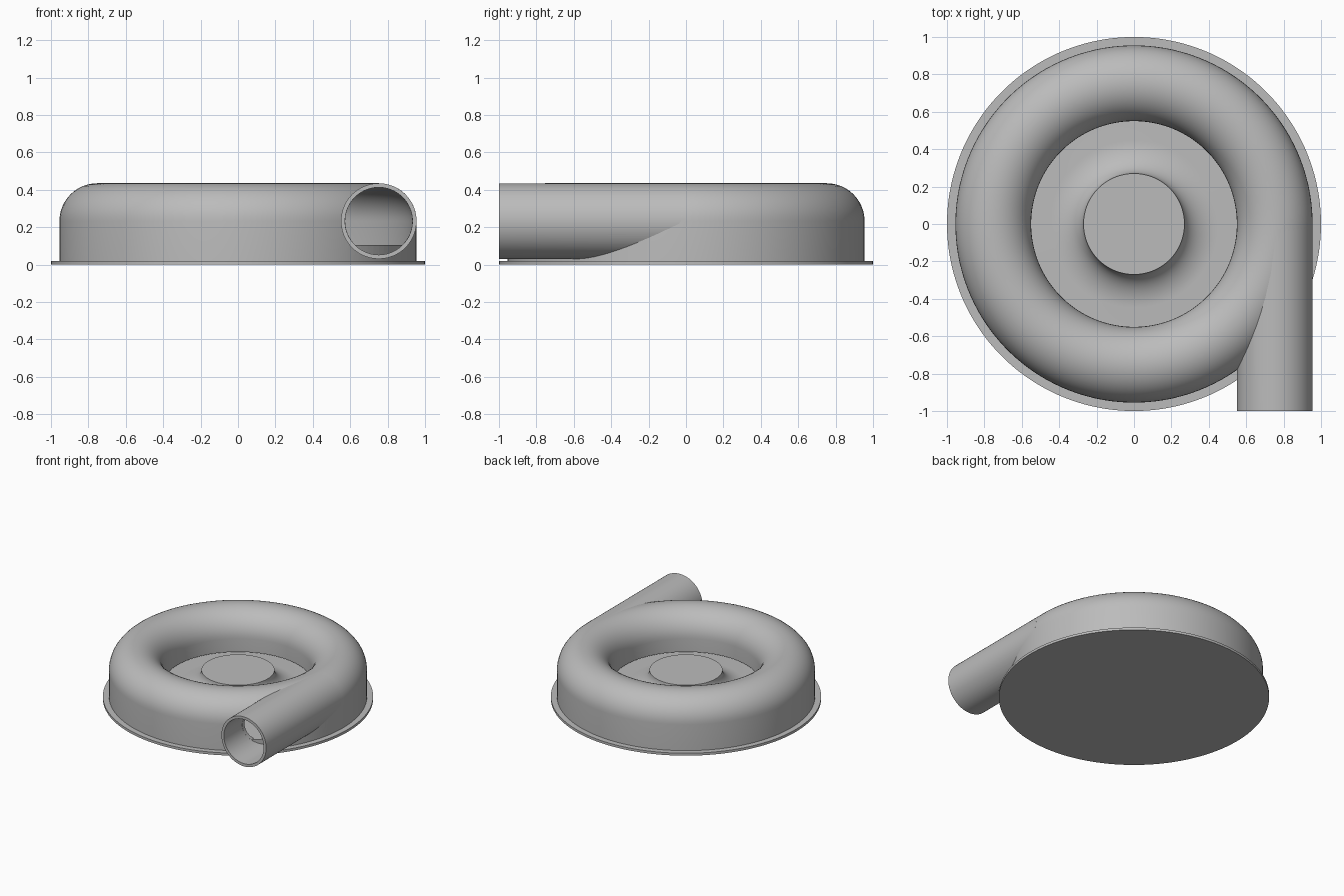
import bpy
import bmesh
import math
from mathutils import Matrix, Vector

cube = bpy.data.objects.get("Cube")
if cube:
    bpy.data.objects.remove(cube, do_unlink=True)

grey = bpy.data.materials.new("plain grey")
grey.use_nodes = True
grey.diffuse_color = (0.5, 0.5, 0.5, 1)
grey.node_tree.nodes["Principled BSDF"].inputs["Base Color"].default_value = (0.5, 0.5, 0.5, 1)

SEGMENTS = 128
RING = 0.7525       # centre line of the round channel
MID = 0.2325        # height of the channel centre
OUTER, INNER = 0.2025, 0.18
FLOOR = 0.105


def add_object(name, bm):
    bmesh.ops.recalc_face_normals(bm, faces=bm.faces[:])
    mesh = bpy.data.meshes.new(name)
    bm.to_mesh(mesh)
    bm.free()
    mesh.materials.append(grey)
    obj = bpy.data.objects.new(name, mesh)
    bpy.context.collection.objects.link(obj)
    return obj


def revolve(name, profile):
    """Spin a closed (radius, height) profile around the z axis."""
    bm = bmesh.new()
    start = Matrix.Rotation(math.pi / SEGMENTS, 3, 'Z')
    verts = [bm.verts.new(start @ Vector((r, 0, z))) for r, z in profile]
    edges = [bm.edges.new((a, b)) for a, b in zip(verts, verts[1:] + verts[:1])]
    bmesh.ops.spin(bm, geom=verts + edges, cent=(0, 0, 0), axis=(0, 0, 1),
                   angle=math.tau, steps=SEGMENTS, use_merge=True)
    bmesh.ops.remove_doubles(bm, verts=bm.verts[:], dist=0.00001)
    bmesh.ops.dissolve_degenerate(bm, edges=bm.edges[:], dist=0.00001)
    return add_object(name, bm)


def arc(radius, first, last, steps=24):
    """Arc of the channel section, angles in degrees."""
    angles = [math.radians(first + (last - first) * i / steps) for i in range(steps + 1)]
    return [(RING + radius * math.cos(a), MID + radius * math.sin(a)) for a in angles]


def pipe(name, radius, front, back):
    """Solid cylinder along y on the channel centre line."""
    bm = bmesh.new()
    place = Matrix.Translation((RING, (front + back) / 2, MID)) @ Matrix.Rotation(math.pi / 2, 4, 'X')
    bmesh.ops.create_cone(bm, cap_ends=True, segments=96, radius1=radius, radius2=radius,
                          depth=back - front, matrix=place)
    return add_object(name, bm)


def cut(target, cutter):
    mod = target.modifiers.new("cut", 'BOOLEAN')
    mod.operation = 'DIFFERENCE'
    mod.solver = 'EXACT'
    mod.object = cutter
    bpy.context.view_layer.objects.active = target
    bpy.ops.object.modifier_apply(modifier=mod.name)


# Base plate
base = revolve("base_plate", [(0, 0), (1, 0), (1, 0.02), (0, 0.02)])

# Casing: hub with a flared foot, floor, and rounded hollow shell
flare = [(0.45 - 0.18 * math.cos(t), 0.235 - 0.13 * math.sin(t))
         for t in (math.pi / 2 * i / 14 for i in range(15))]
lip = 0.125
profile = [(0, 0.235)] + flare
profile += [(RING + INNER, FLOOR)] + arc(INNER, 0, 180)
profile += [(RING - INNER, lip), (RING - OUTER, lip)]
profile += arc(OUTER, 180, 0) + [(RING + OUTER, 0.015), (0, 0.015)]
casing = revolve("casing", profile)

# Outlet duct, hollowed and trimmed to the middle of the casing wall
duct = pipe("outlet_duct", OUTER - 0.0005, -1, 0)
hollow = pipe("hollow_cutter", INNER, -1.1, 0.1)
wall_mid = (OUTER + INNER) / 2
core = revolve("core_cutter", [(0.3, -0.1), (0.3, MID)] + arc(wall_mid, 180, 0)
               + [(RING + wall_mid, -0.1)])
cut(duct, hollow)
cut(duct, core)

# Opening from the duct into the casing, above the floor
bore = pipe("bore_cutter", INNER - 0.0007, -1.1, -0.01)
plug = revolve("plug_cutter", [(0, -0.1), (1.4, -0.1), (1.4, FLOOR + 0.001), (0, FLOOR + 0.001)])
cut(bore, plug)
cut(casing, bore)

for helper in (hollow, core, bore, plug):
    bpy.data.objects.remove(helper, do_unlink=True)

# Smooth shading with crisp rims
bpy.ops.object.select_all(action='DESELECT')
for obj in (base, casing, duct):
    obj.select_set(True)
    bpy.context.view_layer.objects.active = obj
bpy.ops.object.shade_smooth_by_angle(angle=math.radians(30))
